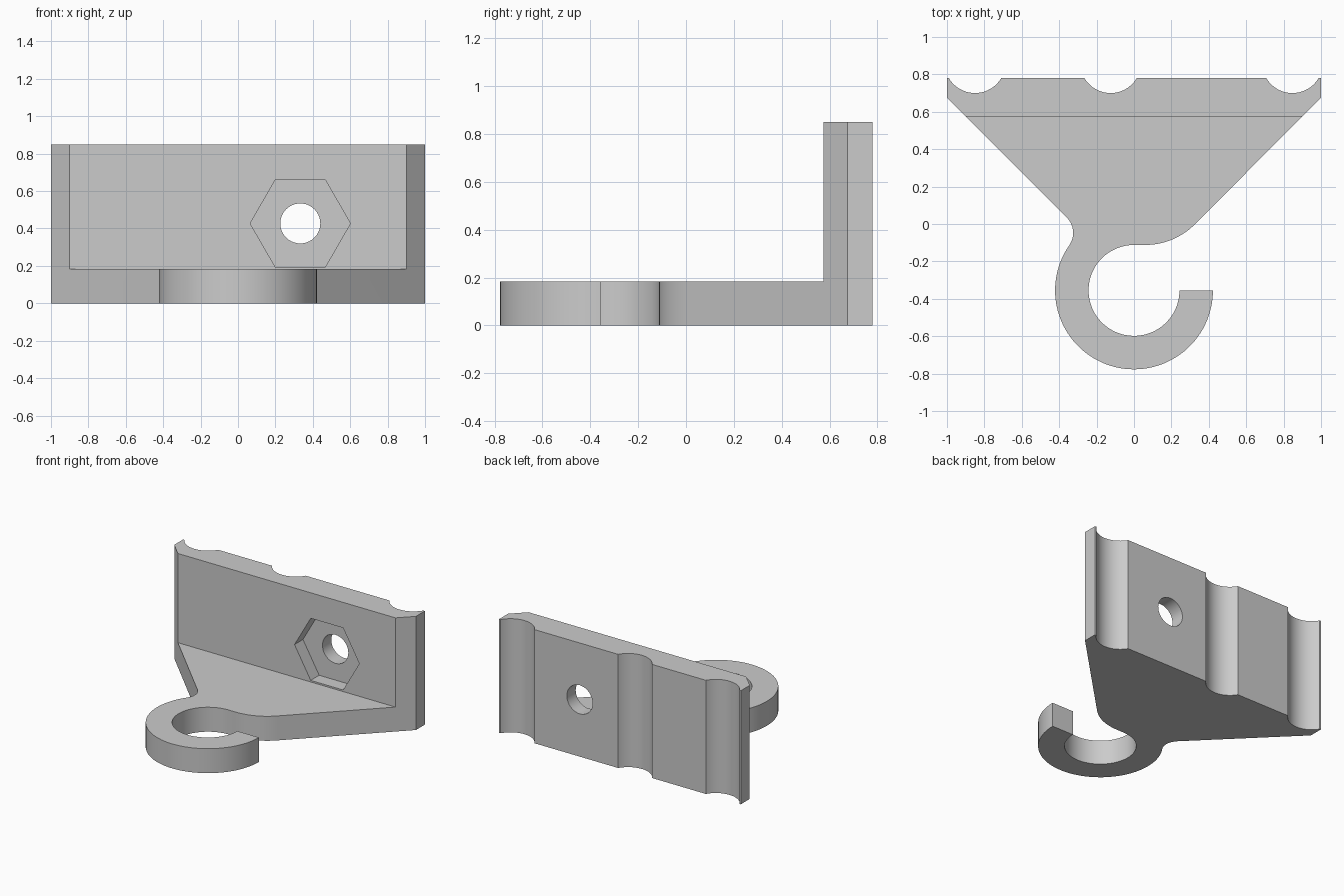
import bpy, bmesh
from math import cos, sin, radians
from mathutils import Matrix

cube = bpy.data.objects.get("Cube")
if cube:
    bpy.data.objects.remove(cube, do_unlink=True)

grey = bpy.data.materials.new("plain grey")
grey.use_nodes = True
colour = (0.6, 0.6, 0.6, 1)
grey.diffuse_color = colour
grey.node_tree.nodes["Principled BSDF"].inputs["Base Color"].default_value = colour

BACK, WALL_FRONT, HEIGHT, BASE = 0.78, 0.575, 0.85, 0.183


def arc(cx, cy, r, start, end, steps):
    angles = [radians(start + (end - start) * i / steps) for i in range(steps + 1)]
    return [(cx + r * cos(a), cy + r * sin(a)) for a in angles]


def make_object(name, bm):
    bmesh.ops.recalc_face_normals(bm, faces=bm.faces)
    mesh = bpy.data.meshes.new(name)
    bm.to_mesh(mesh)
    bm.free()
    mesh.materials.append(grey)
    obj = bpy.data.objects.new(name, mesh)
    bpy.context.collection.objects.link(obj)
    return obj


def extruded(name, outline, height):
    bm = bmesh.new()
    face = bm.faces.new([bm.verts.new((x, y, 0)) for x, y in outline])
    top = bmesh.ops.extrude_face_region(bm, geom=[face])["geom"]
    bmesh.ops.translate(bm, vec=(0, 0, height),
                        verts=[v for v in top if isinstance(v, bmesh.types.BMVert)])
    return make_object(name, bm)


def cut(target, cutter):
    mod = target.modifiers.new(cutter.name, "BOOLEAN")
    mod.operation = "DIFFERENCE"
    mod.solver = "EXACT"
    mod.object = cutter
    cutter.hide_render = True
    bpy.context.view_layer.objects.active = target
    bpy.ops.object.modifier_apply(modifier=mod.name)
    bpy.data.objects.remove(cutter, do_unlink=True)


# Outline: slanted side, neck, open hook, slanted side, scalloped back edge
outline = [(1, BACK), (1, 0.675)]
outline += arc(0.06, 0.262, 0.374, -45, -90, 14)
outline += arc(0, -0.355, 0.243, 90, 360, 56)
outline += arc(0, -0.355, 0.422, 360, 145, 60)
outline += arc(-0.44, -0.0475, 0.1147, -35, 45, 14)
outline += [(-1, 0.675), (-1, BACK)]
for x in (-0.85, -0.125, 0.847):
    outline += arc(x, 0.8625, 0.1625, 210.5, 329.5, 20)
bracket = extruded("hook_bracket", outline, HEIGHT)

# Clear the space above the hook plate, in front of the wall
bm = bmesh.new()
bmesh.ops.create_cube(bm, size=2, matrix=Matrix.Translation((0, WALL_FRONT - 1, BASE + 1))
                      @ Matrix.Diagonal((2, 1, 1, 1)))
cut(bracket, make_object("front_clearance", bm))


# Hexagonal nut recess and through hole
def drill(name, sides, radius, y0, y1):
    bm = bmesh.new()
    bmesh.ops.create_cone(bm, cap_ends=True, segments=sides, radius1=radius,
                          radius2=radius, depth=y1 - y0,
                          matrix=Matrix.Translation((0.333, (y0 + y1) / 2, 0.427))
                          @ Matrix.Rotation(radians(90), 4, "X")
                          @ Matrix.Rotation(radians(90 if sides == 6 else 0), 4, "Z"))
    # Point a hexagon corner sideways
    if sides == 6 and max(v.co.x for v in bm.verts) - 0.333 < radius * 0.95:
        bmesh.ops.rotate(bm, verts=bm.verts, cent=(0.333, 0, 0.427),
                         matrix=Matrix.Rotation(radians(30), 3, "Y"))
    cut(bracket, make_object(name, bm))


drill("nut_recess", 6, 0.268, 0.4, 0.675)
drill("screw_hole", 40, 0.107, 0.4, 1.0)

# Smooth curved walls, keep edges sharp
bpy.ops.object.select_all(action="DESELECT")
bracket.select_set(True)
bpy.context.view_layer.objects.active = bracket
bpy.ops.object.shade_smooth_by_angle(angle=radians(25))
